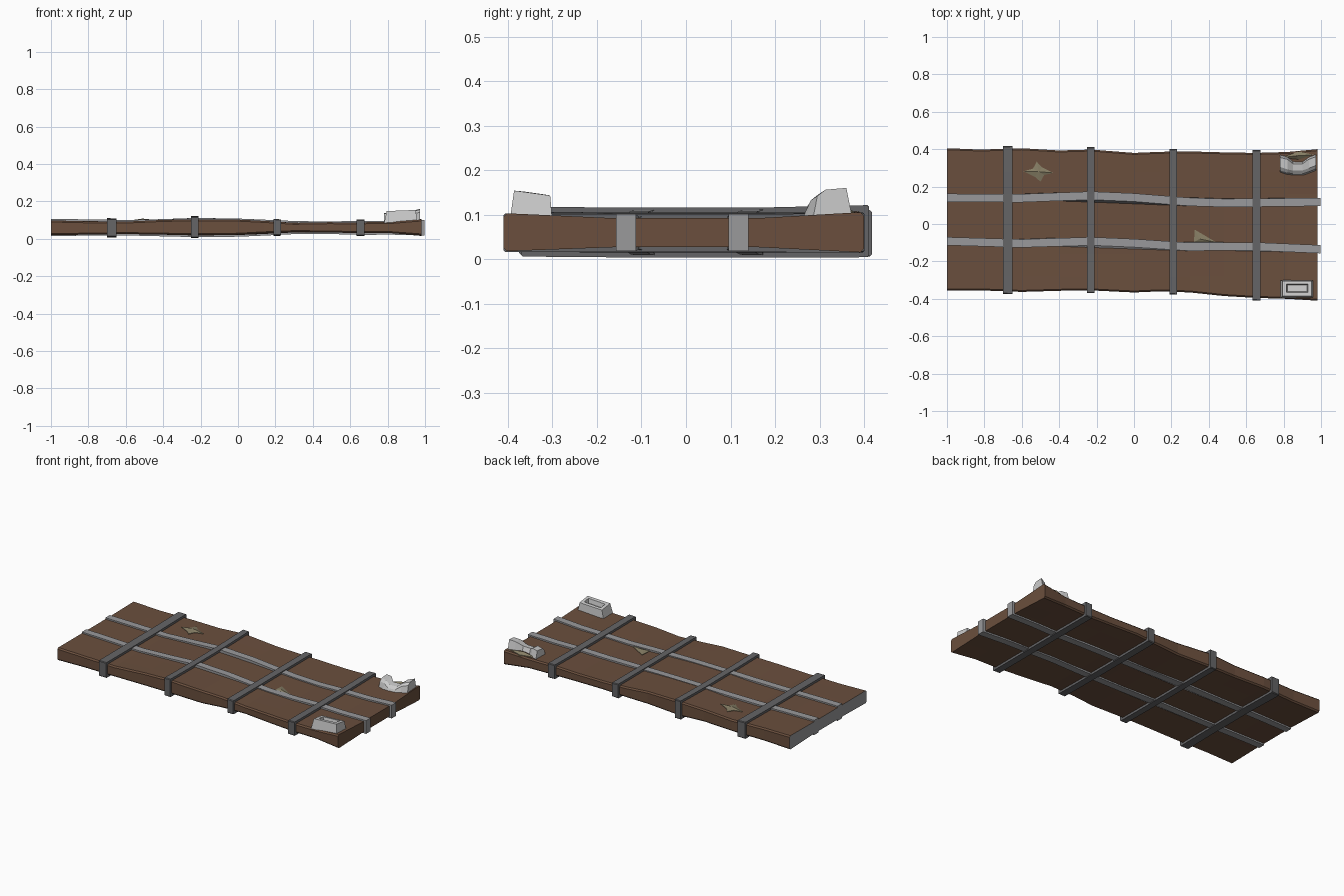
import bpy, bmesh

if "Cube" in bpy.data.objects:
    bpy.data.objects.remove(bpy.data.objects["Cube"])


def mat(name, rgb):
    m = bpy.data.materials.new(name)
    m.diffuse_color = (*rgb, 1)
    m.use_nodes = True
    m.node_tree.nodes["Principled BSDF"].inputs["Base Color"].default_value = m.diffuse_color
    return m


WOOD = mat("wood", (0.145, 0.078, 0.047))
DARK = mat("dark_iron", (0.13, 0.13, 0.135))
IRON = mat("iron", (0.32, 0.32, 0.33))
PALE = mat("pale_iron", (0.52, 0.52, 0.53))
OLIVE = mat("splinter_wood", (0.24, 0.21, 0.13))


def loft(name, rings, *mats):
    """Bridge equal-length rings of points and cap both ends."""
    bm = bmesh.new()
    vs = [[bm.verts.new(p) for p in r] for r in rings]
    n = len(rings[0])
    for a, b in zip(vs, vs[1:]):
        for i in range(n):
            j = (i + 1) % n
            bm.faces.new((a[i], a[j], b[j], b[i]))
    cap = bm.faces.new(vs[0])
    bm.faces.new(vs[-1])
    if len(mats) > 1:
        cap.material_index = 1
    bmesh.ops.recalc_face_normals(bm, faces=bm.faces)
    me = bpy.data.meshes.new(name)
    bm.to_mesh(me)
    bm.free()
    for m in mats:
        me.materials.append(m)
    ob = bpy.data.objects.new(name, me)
    bpy.context.collection.objects.link(ob)
    return ob


def lerp(table, x):
    if x <= table[0][0]:
        return table[0][1]
    for (x0, a), (x1, b) in zip(table, table[1:]):
        if x <= x1:
            return a + (b - a) * (x - x0) / (x1 - x0)
    return table[-1][1]


# Warped outline of the slab along its length
XS = (-1, -0.82, -0.6, -0.4, -0.23, 0, 0.14, 0.3, 0.48, 0.65, 0.82, 0.98)
def along(*v):
    return list(zip(XS, v))

BACK = along(.405, .398, .405, .393, .398, .38, .386, .388, .383, .38, .385, .40)
FRONT = along(-.355, -.355, -.363, -.357, -.355, -.366, -.36, -.366, -.385, -.395, -.40, -.41)
TOP_F = along(.098, .093, .092, .102, .105, .103, .096, .085, .089, .088, .09, .103)
TOP_M = along(.097, .095, .091, .096, .102, .099, .093, .086, .083, .087, .086, .092)
TOP_B = along(.10, .097, .095, .10, .108, .10, .092, .088, .086, .09, .092, .106)
BOT_F = along(.018, .021, .025, .022, .02, .022, .03, .036, .034, .03, .03, .018)
BOT_M = along(.023, .026, .027, .022, .018, .02, .026, .034, .035, .03, .031, .027)
BOT_B = along(.014, .017, .022, .023, .018, .022, .027, .034, .031, .028, .028, .015)


def height(x, y, f, m, b):
    return lerp([(-.40, lerp(f, x)), (-.16, lerp(m, x)), (.16, lerp(m, x)), (.40, lerp(b, x))], y)


def top(x, y):
    return height(x, y, TOP_F, TOP_M, TOP_B)


def bot(x, y):
    return height(x, y, BOT_F, BOT_M, BOT_B)


def section(x, off=0, bev=.008):
    """Cross-section of the slab at x, grown by off."""
    y0, y1 = lerp(FRONT, x) - off, lerp(BACK, x) + off
    ys = [y0 + bev, -.28, -.16, 0, .16, .28, y1 - bev]
    up = [(x, y, top(x, y) + off) for y in ys]
    dn = [(x, y, bot(x, y) - off) for y in reversed(ys)]
    zt, zb = up[-1][2], dn[0][2]
    back = [(x, y1, zt - bev), (x, y1, zb + bev)]
    zt, zb = up[0][2], dn[-1][2]
    front = [(x, y0, zb + bev), (x, y0, zt - bev)]
    return up + back + dn + front


# Plank slab, cut end in grey
loft("plank_slab", [section(x) for x in XS], WOOD, IRON)

# Four straps around the slab
for i, (x, w) in enumerate(((-.675, .052), (-.23, .04), (.21, .042), (.655, .044))):
    loft(f"cross_strap_{i + 1}", [section(x + s * w / 2, .014, .004) for s in (-1, 1)], DARK)

# Two long straps that wrap the right end
LONG = ([(-1, .14), (-.6, .138), (-.23, .152), (0, .142), (.3, .118), (.5, .112), (1, .118)],
        [(-1, -.092), (-.6, -.104), (-.23, -.092), (0, -.102), (.3, -.122), (.6, -.118), (1, -.135)])
for i, path in enumerate(LONG):
    rings = []
    for s in (-1, 1):
        up, dn = [], []
        for x in XS[:-1] + (.96, .996):
            y = lerp(path, x) + s * .022
            up.append((x, y, top(x, y) + .009))
            dn.append((x, y, bot(x, y) - .009))
        rings.append(up + dn[::-1])
    loft(f"long_strap_{i + 1}", rings, IRON)

# Bent saddle cleat at the back corner
saddle = [(.78, .275, .372, .138), (.82, .262, .362, .14), (.85, .256, .338, .122),
          (.90, .256, .338, .124), (.935, .268, .362, .15), (.972, .283, .376, .16)]
loft("back_cleat", [[(x, a, .08), (x, a + .012, z - .018), (x, a + .03, z - .004),
                     (x, b - .016, z), (x, b, .08)] for x, a, b, z in saddle], PALE)


# Tapered socket with a sunken top at the front corner
def rect(x0, x1, y0, y1, zf, zb):
    return [(x0, y0, zf - .006), (x1, y0, zf), (x1, y1, zb), (x0, y1, zb - .006)]


loft("front_cleat", [rect(.78, .96, -.396, -.30, .085, .085),
                     rect(.795, .95, -.386, -.305, .154, .143),
                     rect(.815, .93, -.365, -.322, .152, .146),
                     rect(.82, .925, -.36, -.327, .125, .122)], PALE)


# Raised splinters on the top face
def splinter(name, pts, peak, rise):
    base = [(x, y, top(x, y) - .004) for x, y in pts]
    rim = [(x, y, top(x, y) + .003) for x, y in pts]
    px, py = peak
    tip = [(px + (x - px) * .06, py + (y - py) * .06, top(px, py) + rise) for x, y in pts]
    loft(name, [base, rim, tip], OLIVE)


splinter("splinter_star", [(-.59, .282), (-.54, .296), (-.52, .333), (-.49, .302),
                           (-.43, .273), (-.48, .262), (-.5, .226), (-.53, .252)], (-.51, .28), .012)
splinter("splinter_wedge", [(.325, -.03), (.44, -.098), (.32, -.098)], (.35, -.08), .01)
splinter("splinter_corner", [(.79, .355), (.88, .388), (.96, .37), (.88, .345)], (.87, .365), .018)
